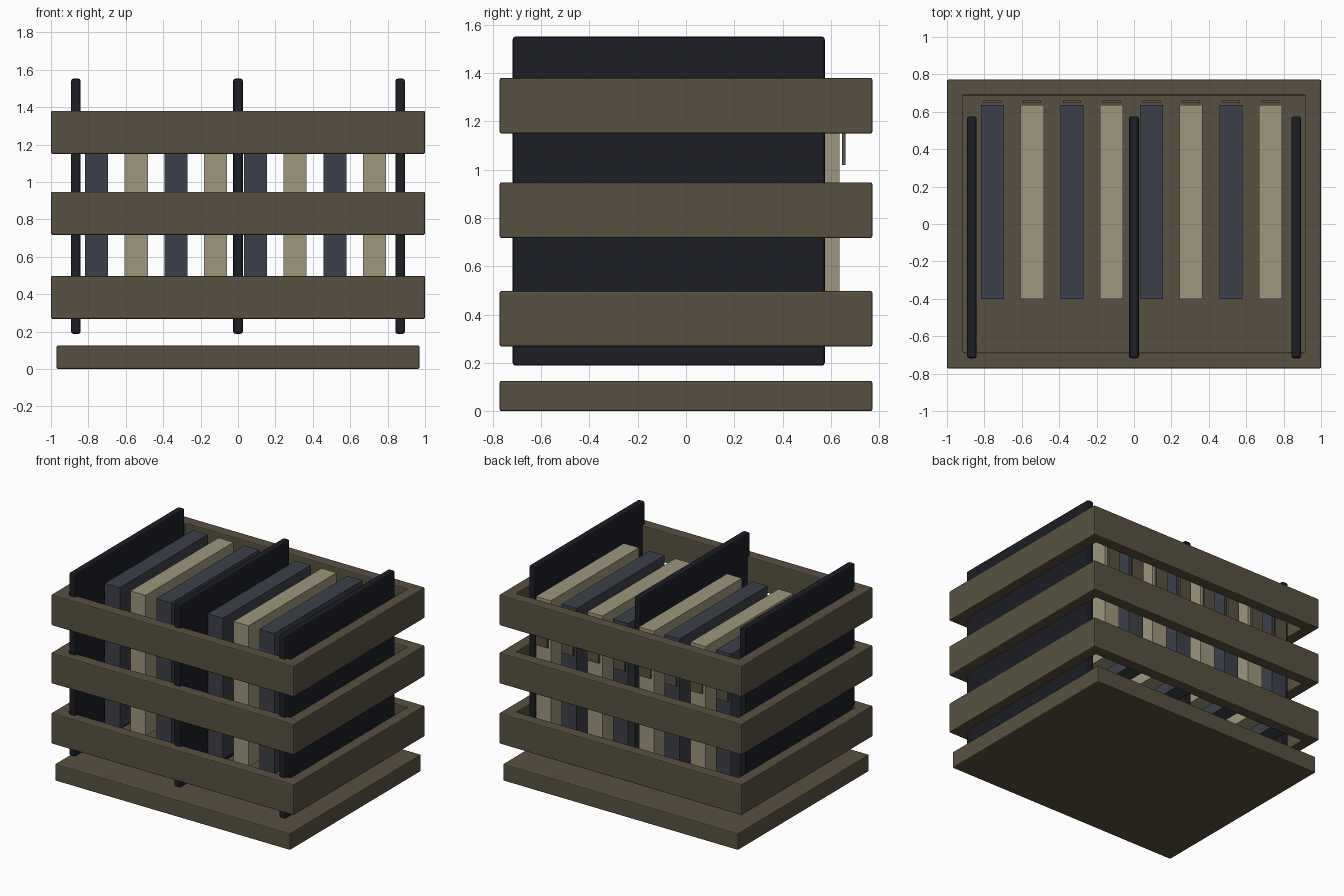
import bpy, bmesh

if "Cube" in bpy.data.objects:
    bpy.data.objects.remove(bpy.data.objects["Cube"])


def material(name, rgb):
    m = bpy.data.materials.new(name)
    m.diffuse_color = (*rgb, 1)
    m.use_nodes = True
    m.node_tree.nodes["Principled BSDF"].inputs["Base Color"].default_value = m.diffuse_color
    return m


OLIVE = material("olive_wood", (0.095, 0.083, 0.052))
BLACK = material("black_panel", (0.012, 0.013, 0.018))
NAVY = material("navy_folder", (0.047, 0.051, 0.069))
CREAM = material("cream_folder", (0.34, 0.305, 0.205))


def finish(name, bm, mat, bevel):
    bmesh.ops.recalc_face_normals(bm, faces=bm.faces)
    me = bpy.data.meshes.new(name)
    bm.to_mesh(me)
    bm.free()
    me.materials.append(mat)
    ob = bpy.data.objects.new(name, me)
    bpy.context.collection.objects.link(ob)
    if bevel:
        mod = ob.modifiers.new("bevel", "BEVEL")
        mod.width = bevel
        mod.segments = 2
    return ob


def box(name, x, y, z, mat, bevel=0):
    bm = bmesh.new()
    bmesh.ops.create_cube(bm, size=1)
    for v in bm.verts:
        v.co = [r[0] if c < 0 else r[1] for c, r in zip(v.co, (x, y, z))]
    return finish(name, bm, mat, bevel)


def ring(name, hx, hy, t, z0, z1, mat, bevel):
    bm = bmesh.new()
    loops = []
    for a, b in ((hx, hy), (hx - t, hy - t)):
        for z in (z0, z1):
            loops.append([bm.verts.new((sx * a, sy * b, z))
                          for sx, sy in ((-1, -1), (1, -1), (1, 1), (-1, 1))])
    ob, ot, ib, it = loops
    for p, q in ((ob, ot), (ot, it), (it, ib), (ib, ob)):
        for i in range(4):
            j = (i + 1) % 4
            bm.faces.new((p[i], p[j], q[j], q[i]))
    return finish(name, bm, mat, bevel)


# Base board
box("base", (-0.97, 0.97), (-0.772, 0.772), (0, 0.125), OLIVE, 0.007)

# Three slatted bands around the crate
for i, (z0, z1) in enumerate(((0.268, 0.497), (0.717, 0.947), (1.15, 1.38))):
    ring(f"slat_band_{i + 1}", 1.0, 0.772, 0.084, z0, z1, OLIVE, 0.007)

# Upright dividers
for i, x in enumerate((-0.867, 0, 0.867)):
    box(f"divider_{i + 1}", (x - 0.026, x + 0.026), (-0.718, 0.575),
        (0.188, 1.552), BLACK, 0.012)

# Alternating folders, each with a label plate behind it
for i in range(8):
    x = -0.757 + 0.2125 * i
    box(f"folder_{i + 1}", (x - 0.062, x + 0.062), (-0.4, 0.637),
        (0.32, 1.37), CREAM if i % 2 else NAVY)
    box(f"label_{i + 1}", (x - 0.048, x + 0.048), (0.646, 0.66),
        (1.02, 1.2), OLIVE)
